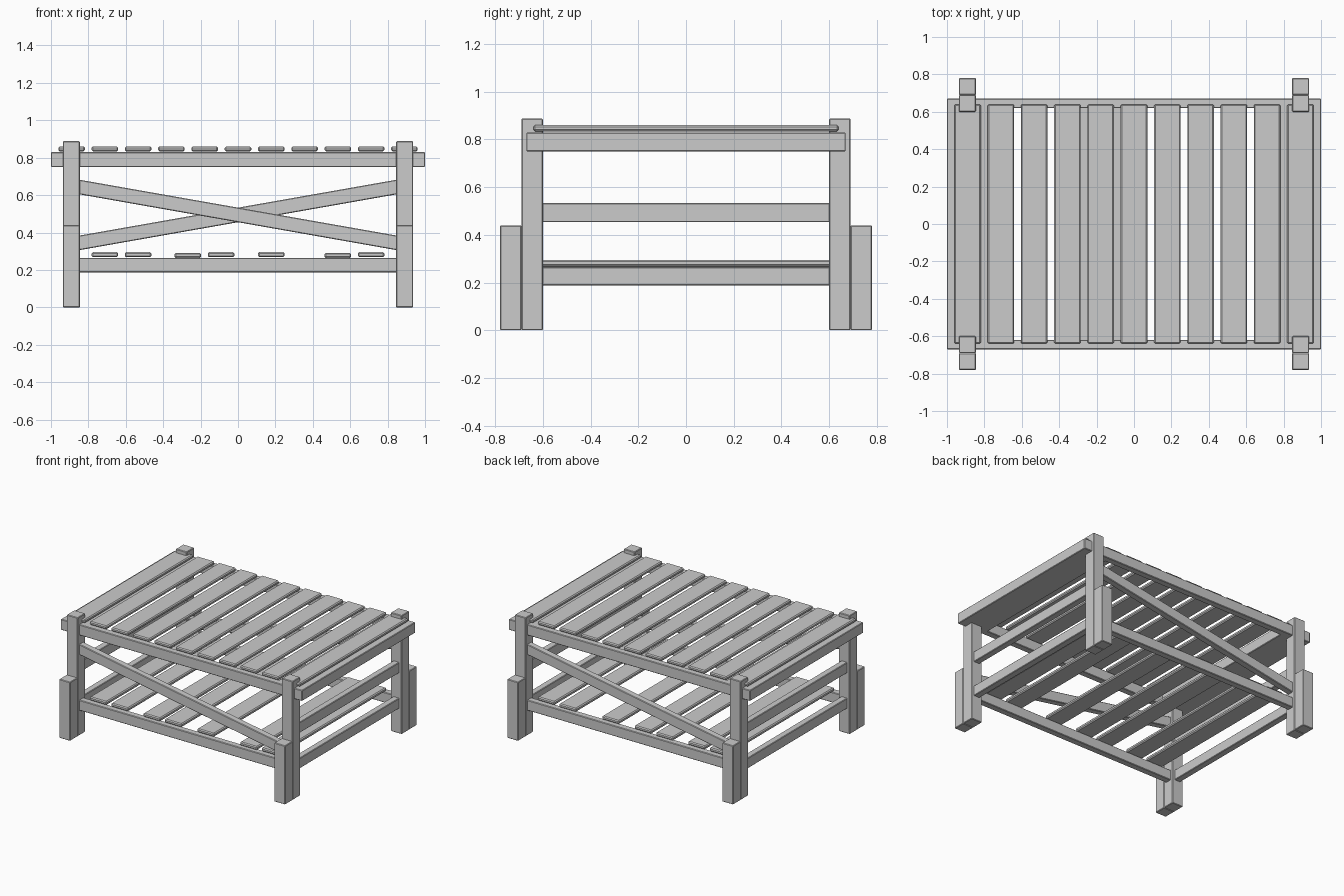
import bpy, bmesh
from mathutils import Matrix

if "Cube" in bpy.data.objects:
    bpy.data.objects.remove(bpy.data.objects["Cube"])


def box(name, x, y, z, bevel=0.004, shear=0.0):
    """Bevelled box from min/max ranges; shear tilts it in z along x."""
    bm = bmesh.new()
    bmesh.ops.create_cube(bm, size=1)
    c = [(r[0] + r[1]) / 2 for r in (x, y, z)]
    s = [abs(r[1] - r[0]) for r in (x, y, z)]
    for v in bm.verts:
        v.co = [v.co[i] * s[i] + c[i] for i in range(3)]
        v.co.z += shear * v.co.x
    bmesh.ops.recalc_face_normals(bm, faces=bm.faces)
    me = bpy.data.meshes.new(name)
    bm.to_mesh(me)
    bm.free()
    ob = bpy.data.objects.new(name, me)
    bpy.context.collection.objects.link(ob)
    m = ob.modifiers.new("bevel", 'BEVEL')
    m.width = bevel
    m.segments = 1
    return ob


def span(sign, a, b):
    return tuple(sorted((sign * a, sign * b)))


# Corner posts with shorter outer blocks
for sx in (-1, 1):
    for sy in (-1, 1):
        px = span(sx, 0.845, 0.936)
        box("post", px, span(sy, 0.60, 0.69), (0, 0.888))
        box("outer_leg_block", px, span(sy, 0.69, 0.78), (0, 0.44))

# Long rails and one diagonal brace on front and back
for sy in (-1, 1):
    ry = span(sy, 0.62, 0.67)
    box("top_long_rail", (-1, 1), ry, (0.75, 0.83))
    box("lower_long_rail", (-0.87, 0.87), ry, (0.187, 0.265))
    box("diagonal_brace", (-0.87, 0.87), ry, (0.455, 0.533), shear=sy * 0.176)

# End boards and cross rails
for sx in (-1, 1):
    box("top_end_board", span(sx, 0.775, 1.0), (-0.67, 0.67), (0.75, 0.83))
    rx = span(sx, 0.865, 0.915)
    box("middle_cross_rail", rx, (-0.62, 0.62), (0.453, 0.533))
    box("lower_cross_rail", rx, (-0.62, 0.62), (0.187, 0.265))

# Table top slats
for i in range(11):
    cx = (i - 5) * 0.178
    box("top_slat", (cx - 0.071, cx + 0.071), (-0.64, 0.64), (0.834, 0.86), 0.007)

# Shelf slats, unevenly spaced, two sitting slightly lower
for cx, dz in ((-0.712, 0), (-0.534, 0), (-0.268, -0.004), (-0.09, 0),
               (0.178, 0), (0.534, -0.004), (0.712, 0)):
    box("shelf_slat", (cx - 0.071, cx + 0.071), (-0.64, 0.64),
        (0.268 + dz, 0.295 + dz), 0.007)
